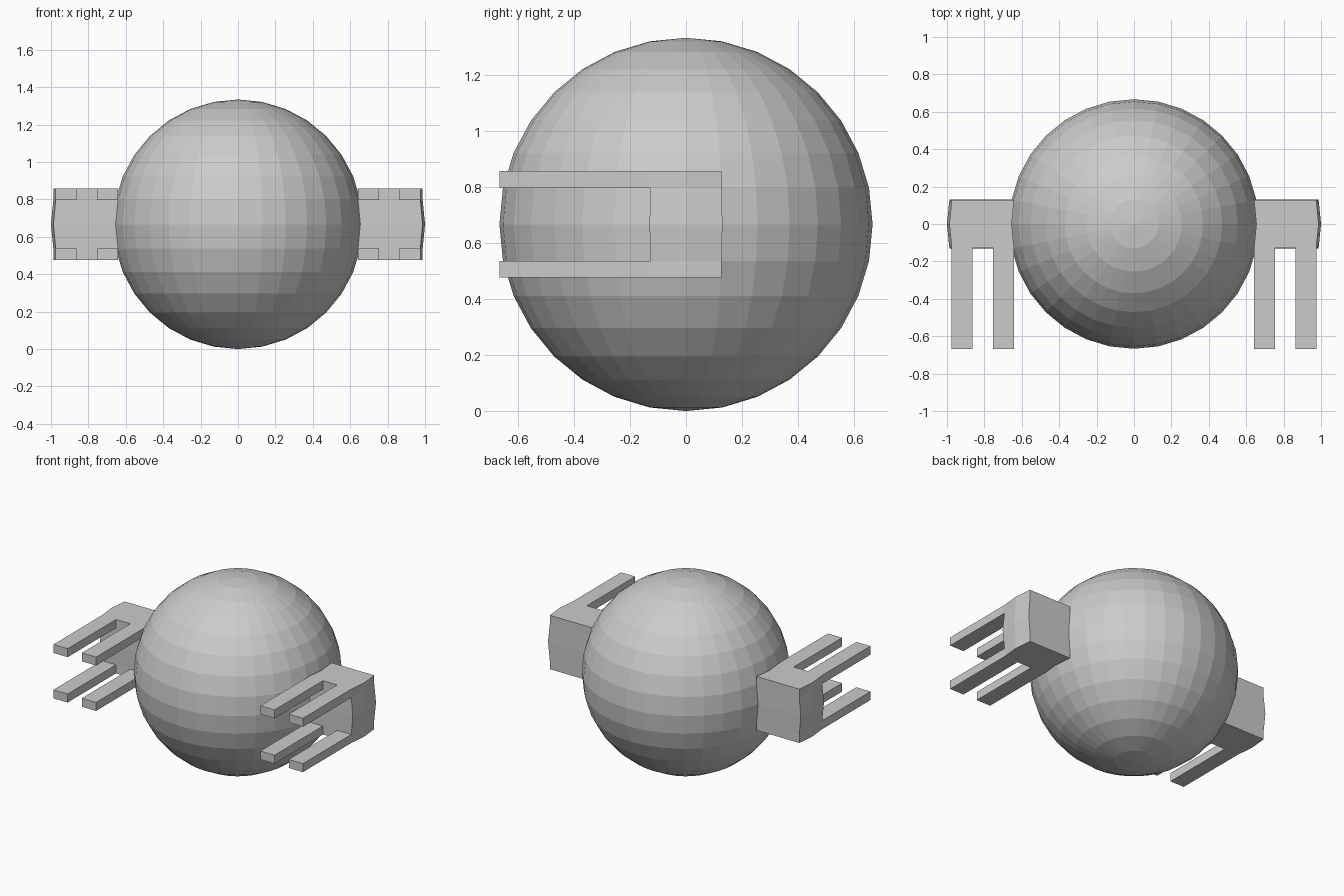
import bpy, bmesh, math
from mathutils import Vector

if "Cube" in bpy.data.objects:
    bpy.data.objects.remove(bpy.data.objects["Cube"])

R = 0.667                       # ball radius
REACH = 1.0 - R                 # how far each arm sticks out sideways
LIP = 0.06                      # thickness of the fork plates
STEP = math.radians(11.25)      # one sphere segment
H = R * math.sin(STEP)          # half height of the arm core
YF = R * math.cos(STEP) * math.sin(STEP)   # arm half depth at plate level
XM = R * math.cos(STEP) ** 2 + REACH / 2   # middle of an arm in x


def extrude(bm, faces, offset):
    """Extrude a face region, move it, and drop leftover original faces."""
    ret = bmesh.ops.extrude_face_region(bm, geom=faces)
    verts = [g for g in ret["geom"] if isinstance(g, bmesh.types.BMVert)]
    left = [f for f in faces if f.is_valid]
    if left:
        bmesh.ops.delete(bm, geom=left, context='FACES_ONLY')
    bmesh.ops.translate(bm, verts=verts, vec=Vector(offset))
    bm.normal_update()


def plate_fronts(bm, s):
    """Front-facing faces of the upper and lower plates on side s."""
    return [f for f in bm.faces
            if s * f.calc_center_median().x > 0.5
            and all(abs(v.co.y + YF) < 0.001 and abs(v.co.z) > H - 0.001
                    for v in f.verts)]


bm = bmesh.new()
# ball
bmesh.ops.create_uvsphere(bm, u_segments=32, v_segments=16, radius=R)

for s in (1, -1):
    # arm core: four equatorial faces pulled out sideways
    patch = [f for f in bm.faces if s * f.calc_center_median().x > 0
             and all(abs(v.co.y) < H + 0.001 and abs(v.co.z) < H + 0.001
                     for v in f.verts)]
    extrude(bm, patch, (s * REACH, 0, 0))
    # plates above and below the core
    for t in (1, -1):
        caps = [f for f in bm.faces if s * f.calc_center_median().x > 0.7
                and all(abs(v.co.z - t * H) < 0.001 for v in f.verts)]
        extrude(bm, caps, (0, 0, t * LIP))
    # split plate fronts in three, then pull the outer thirds into prongs
    long_edges = {e for f in plate_fronts(bm, s) for e in f.edges
                  if abs(e.verts[0].co.x - e.verts[1].co.x) > 0.2}
    bmesh.ops.subdivide_edges(bm, edges=list(long_edges), cuts=2,
                              use_grid_fill=True)
    prongs = [f for f in plate_fronts(bm, s)
              if abs(f.calc_center_median().x - s * XM) > 0.05]
    extrude(bm, prongs, (0, YF - R, 0))

bmesh.ops.recalc_face_normals(bm, faces=bm.faces)
bmesh.ops.translate(bm, verts=bm.verts, vec=(0, 0, R))

mesh = bpy.data.meshes.new("ball_with_forks")
bm.to_mesh(mesh)
bm.free()
body = bpy.data.objects.new("ball_with_forks", mesh)
bpy.context.collection.objects.link(body)

grey = bpy.data.materials.new("light grey")
grey.diffuse_color = (0.6, 0.6, 0.6, 1)
grey.use_nodes = True
grey.node_tree.nodes["Principled BSDF"].inputs["Base Color"].default_value = grey.diffuse_color
mesh.materials.append(grey)
